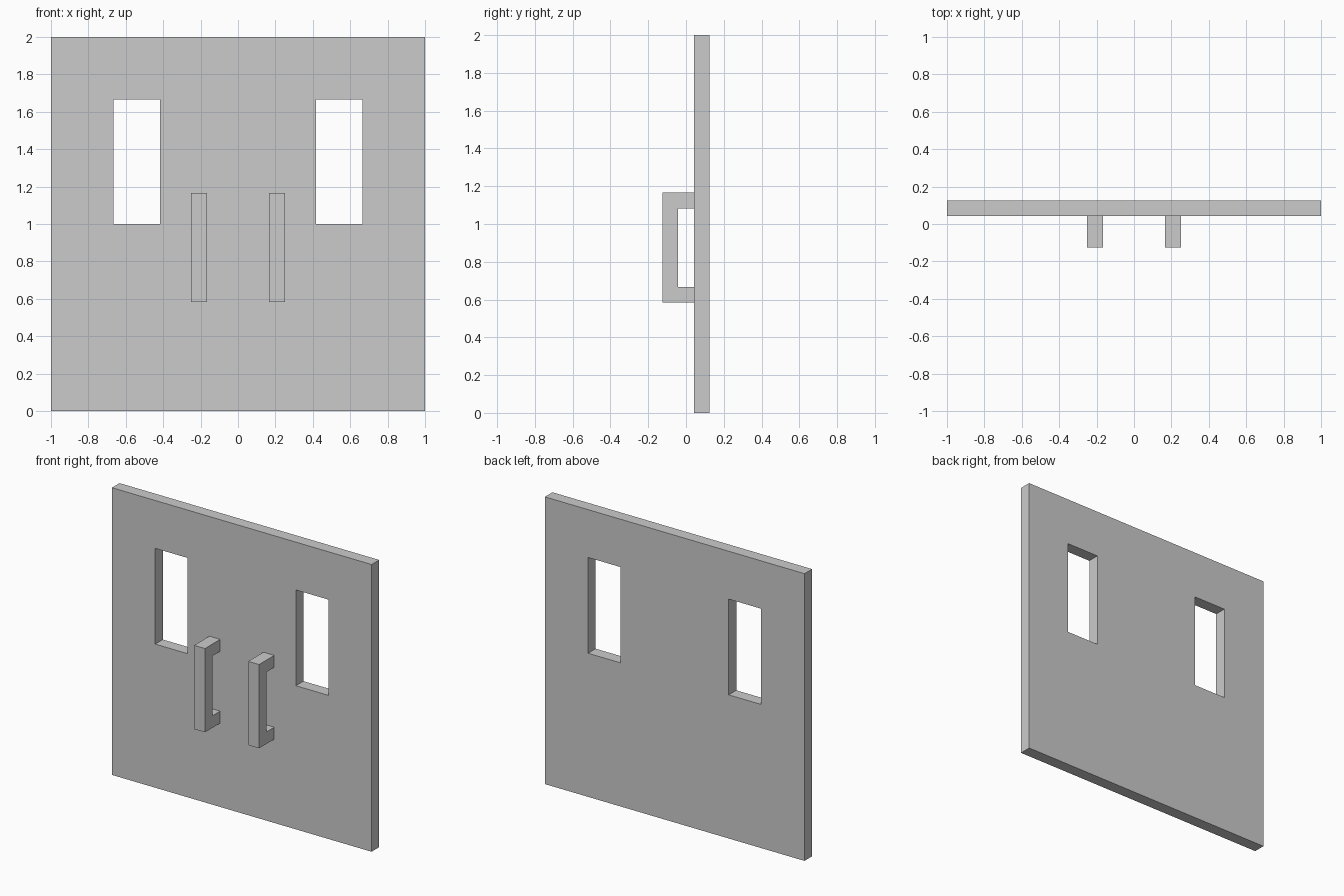
import bpy, bmesh
from mathutils import Vector

if "Cube" in bpy.data.objects:
    bpy.data.objects.remove(bpy.data.objects["Cube"])

U = 1 / 12            # thickness shared by panel and handles
FRONT = U / 2         # front plane of the panel
HANDLE_FRONT = -1.5 * U


def extruded(name, polygons, offset):
    """Join flat polygons into one sheet and extrude it into a closed solid."""
    bm = bmesh.new()
    for poly in polygons:
        bm.faces.new([bm.verts.new(p) for p in poly])
    bmesh.ops.remove_doubles(bm, verts=bm.verts, dist=1e-5)
    sheet = bm.faces[:]
    result = bmesh.ops.extrude_face_region(bm, geom=sheet, use_keep_orig=True)
    moved = [g for g in result["geom"] if isinstance(g, bmesh.types.BMVert)]
    bmesh.ops.translate(bm, verts=moved, vec=Vector(offset))
    bmesh.ops.recalc_face_normals(bm, faces=bm.faces)
    mesh = bpy.data.meshes.new(name)
    bm.to_mesh(mesh)
    bm.free()
    obj = bpy.data.objects.new(name, mesh)
    bpy.context.collection.objects.link(obj)
    return obj


# Door panel: a grid of cells, leaving out the two window cells
xs = [-1, -8 * U, -5 * U, 5 * U, 8 * U, 1]
zs = [0, 1, 20 * U, 2]
cells = []
for i in range(len(xs) - 1):
    for j in range(len(zs) - 1):
        if j == 1 and i in (1, 3):
            continue
        x0, x1, z0, z1 = xs[i], xs[i + 1], zs[j], zs[j + 1]
        cells.append([(x0, FRONT, z0), (x1, FRONT, z0),
                      (x1, FRONT, z1), (x0, FRONT, z1)])
extruded("door_panel", cells, (0, U, 0))

# Pull handles: C-shaped side profile, mirrored across the centre
grip = HANDLE_FRONT + U
bottom, top = 7 * U, 14 * U
profile = [(FRONT, bottom), (HANDLE_FRONT, bottom), (HANDLE_FRONT, top),
           (FRONT, top), (FRONT, top - U), (grip, top - U),
           (grip, bottom + U), (FRONT, bottom + U)]
handle = extruded("pull_handles", [[(2 * U, y, z) for y, z in profile]], (U, 0, 0))
handle.modifiers.new("mirror", 'MIRROR')
